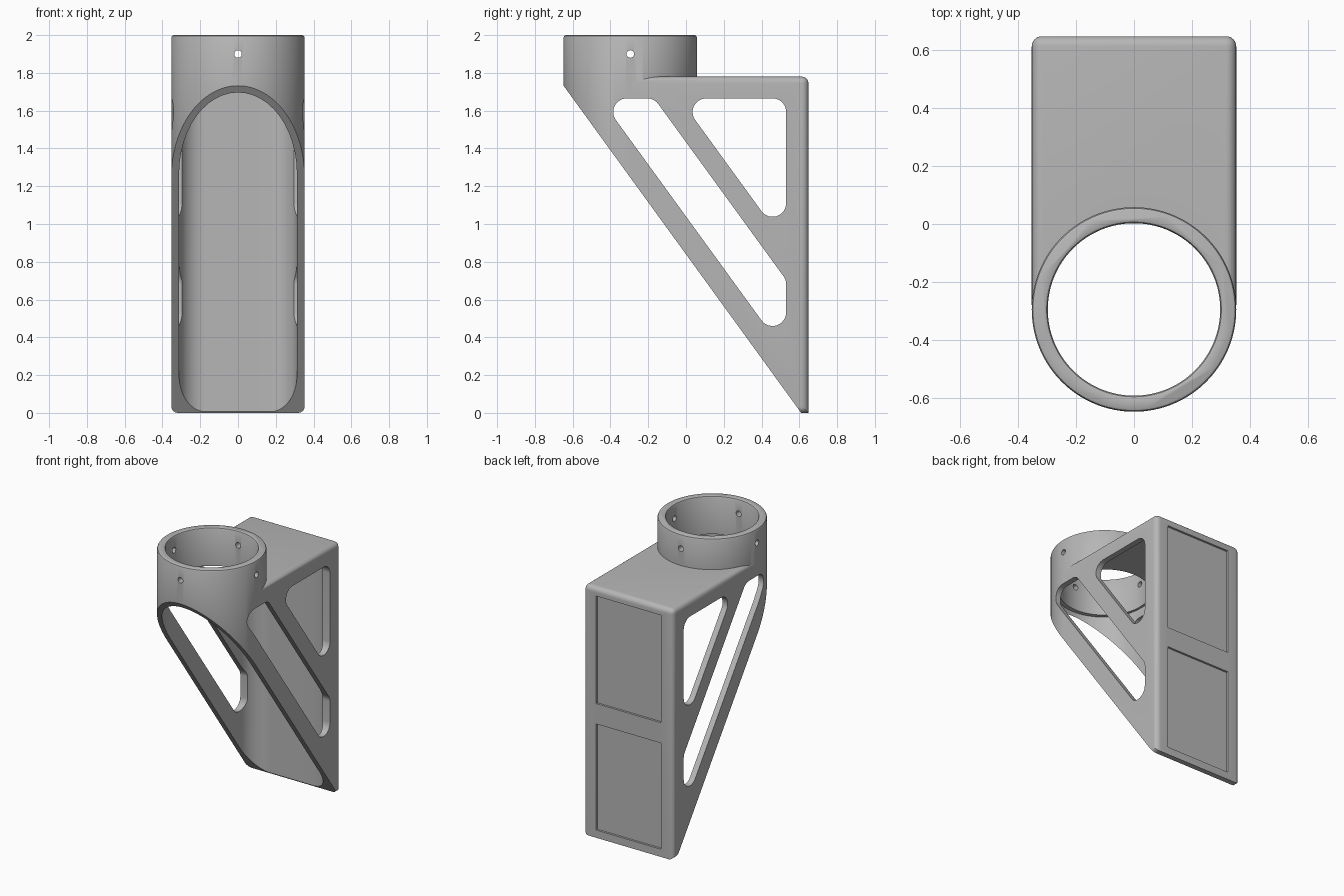
import bpy, bmesh, math
from mathutils import Matrix, Vector

cube = bpy.data.objects.get("Cube")
if cube:
    bpy.data.objects.remove(cube, do_unlink=True)

HALF = 0.353      # half width and outer ring radius
RING_Y = -0.295   # ring axis
BACK = 0.648
TOP = 1.78        # top of the bracket box

grey = bpy.data.materials.new("mid grey")
grey.use_nodes = True
grey.diffuse_color = (0.47, 0.47, 0.47, 1)
grey.node_tree.nodes["Principled BSDF"].inputs["Base Color"].default_value = grey.diffuse_color


def to_object(bm, name):
    bmesh.ops.recalc_face_normals(bm, faces=bm.faces)
    mesh = bpy.data.meshes.new(name)
    bm.to_mesh(mesh)
    bm.free()
    mesh.materials.append(grey)
    obj = bpy.data.objects.new(name, mesh)
    bpy.context.collection.objects.link(obj)
    return obj


def prism(name, outline, axis, start, end):
    """Extrude an outline: (y, z) along x, or (x, y) along z."""
    bm = bmesh.new()
    place = (lambda u, v: (start, u, v)) if axis == "x" else (lambda u, v: (u, v, start))
    face = bm.faces.new([bm.verts.new(place(u, v)) for u, v in outline])
    shift = Vector((end - start, 0, 0)) if axis == "x" else Vector((0, 0, end - start))
    grown = bmesh.ops.extrude_face_region(bm, geom=[face])["geom"]
    bmesh.ops.translate(bm, vec=shift, verts=[g for g in grown if isinstance(g, bmesh.types.BMVert)])
    return to_object(bm, name)


def arcs(corners, steps=12):
    """Outline of corner arcs given as (centre u, centre v, radius, from, to)."""
    points = []
    for u, v, r, a, b in corners:
        for i in range(steps + 1):
            t = math.radians(a + (b - a) * i / steps)
            points.append((u + r * math.cos(t), v + r * math.sin(t)))
    return points


def lathe(name, profile, sides=128):
    """Solid of stacked rings (radius, z) about the ring axis."""
    bm = bmesh.new()
    rings = []
    for r, z in profile:
        rings.append([bm.verts.new((r * math.cos(math.tau * i / sides),
                                    RING_Y + r * math.sin(math.tau * i / sides), z))
                      for i in range(sides)])
    bm.faces.new(rings[0])
    bm.faces.new(rings[-1])
    for low, high in zip(rings, rings[1:]):
        for i in range(sides):
            j = (i + 1) % sides
            bm.faces.new((low[i], low[j], high[j], high[i]))
    return to_object(bm, name)


def box(name, low, high):
    bm = bmesh.new()
    bmesh.ops.create_cube(bm, size=1)
    for v in bm.verts:
        v.co = [high[i] if v.co[i] > 0 else low[i] for i in range(3)]
    return to_object(bm, name)


def combine(target, tool, operation="DIFFERENCE"):
    mod = target.modifiers.new(tool.name, "BOOLEAN")
    mod.operation = operation
    mod.solver = "EXACT"
    mod.object = tool
    bpy.context.view_layer.objects.active = target
    bpy.ops.object.modifier_apply(modifier=mod.name)
    bpy.data.objects.remove(tool, do_unlink=True)


# Bracket box with rounded back, top and lower side edges
bracket = box("ring_bracket", (-HALF, -0.28, 0), (HALF, BACK, TOP))
bm = bmesh.new()
bm.from_mesh(bracket.data)
rounded = []
for e in bm.edges:
    mid = (e.verts[0].co + e.verts[1].co) / 2
    on_front = mid.y < -0.27
    bottom_back = mid.y > BACK - 0.01 and mid.z < 0.01
    if not on_front and not bottom_back:
        rounded.append(e)
bmesh.ops.bevel(bm, geom=rounded, offset=0.035, segments=6, profile=0.5, affect="EDGES")
bm.to_mesh(bracket.data)
bm.free()

# Upright ring column, joined to the box
column = lathe("ring_column", [(HALF, 0), (HALF, 1.988), (HALF - 0.004, 1.996), (HALF - 0.012, 2)])
combine(bracket, column, "UNION")

# Sloping front cut
combine(bracket, prism("slope_cut", [(-0.9, 2.079), (-0.9, -0.2), (0.755, -0.2)], "x", -1, 1))

# Hollow inside, with a round front and soft back corners
cavity = arcs([(0, -0.31, 0.312, 180, 360),
               (0.172, 0.465, 0.14, 0, 90),
               (-0.172, 0.465, 0.14, 90, 180)], 24)
combine(bracket, prism("cavity_cut", cavity, "z", -0.1, 1.73))

# Ring bore with a softened rim
combine(bracket, lathe("bore_cut", [(0.2975, 1.6), (0.2975, 1.99), (0.3015, 1.997),
                                    (0.3075, 2.0), (0.3075, 2.1)]))

# Side windows: upper triangle and long slanted slot
R = 0.072
triangle = arcs([(0.107, 1.593, R, 90, 216), (0.458, 1.11, R, 216, 360), (0.458, 1.593, R, 0, 90)])
slot = arcs([(-0.313, 1.593, R, 90, 216), (0.458, 0.532, R, 216, 360),
             (0.458, 0.681, R, 0, 36), (-0.205, 1.593, R, 36, 90)])
for name, outline in (("triangle_cut", triangle), ("slot_cut", slot)):
    combine(bracket, prism(name, outline, "x", -1, 1))

# Two shallow recesses on the back
for low, high in ((0.055, 0.81), (0.955, 1.72)):
    combine(bracket, box("recess_cut", (-0.255, BACK - 0.015, low), (0.255, 0.8, high)))

# Screw holes through the ring on four sides
for axis in ("X", "Y"):
    bm = bmesh.new()
    bmesh.ops.create_cone(bm, cap_ends=True, segments=24, radius1=0.02, radius2=0.02, depth=1)
    turn = Matrix.Rotation(math.pi / 2, 4, "Y" if axis == "X" else "X")
    bmesh.ops.transform(bm, matrix=Matrix.Translation((0, RING_Y, 1.9)) @ turn, verts=bm.verts)
    combine(bracket, to_object(bm, "screw_hole_cut"))

# Smooth curved walls, sharp edges kept
for o in bpy.context.selected_objects:
    o.select_set(False)
bracket.select_set(True)
bpy.context.view_layer.objects.active = bracket
bpy.ops.object.shade_smooth_by_angle(angle=math.radians(30))
